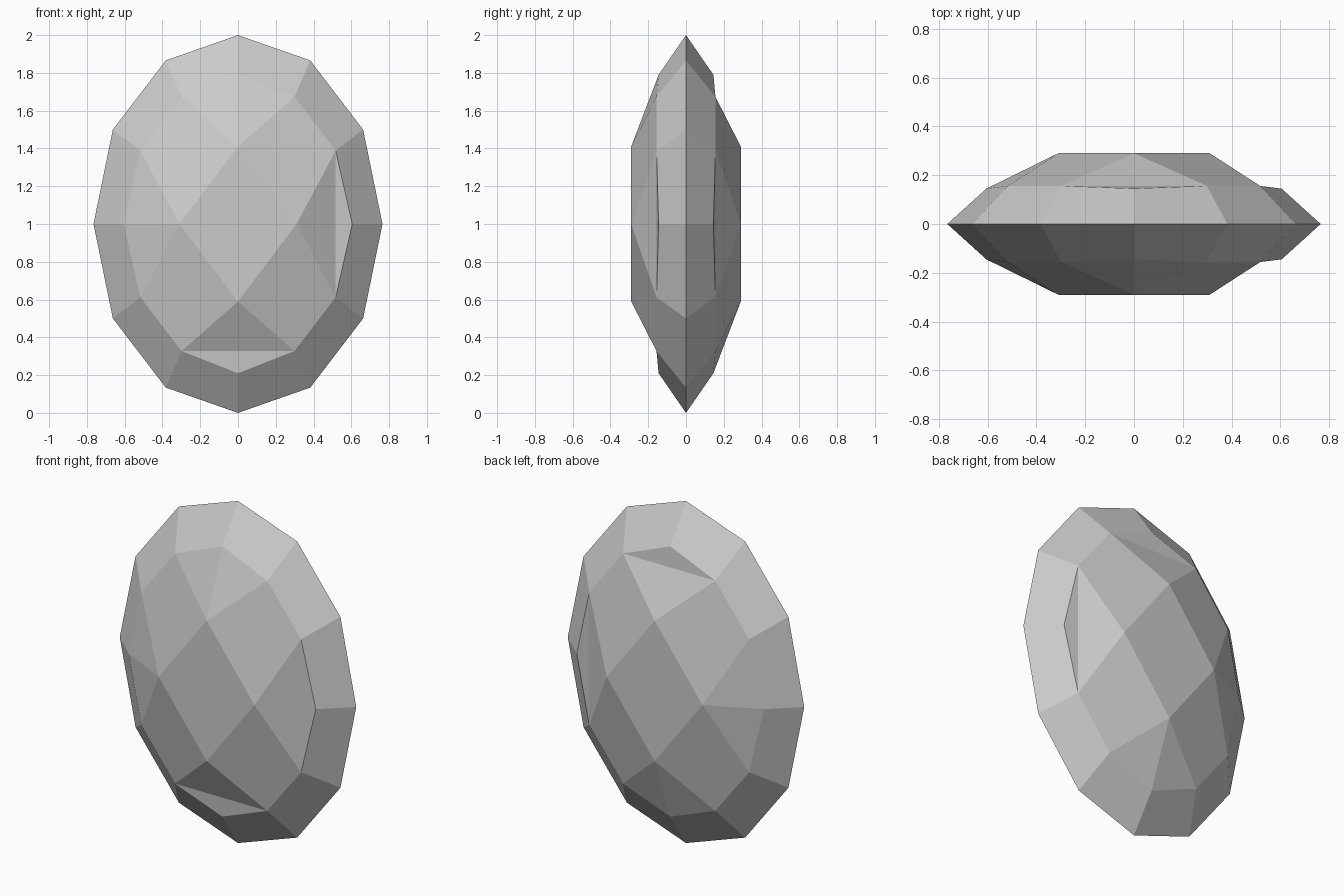
import bpy, bmesh
from math import sin, cos, radians

if "Cube" in bpy.data.objects:
    bpy.data.objects.remove(bpy.data.objects["Cube"])

bm = bmesh.new()


def ring(y_of, rx_of, rz_of, count):
    # ellipse of points in the xz plane, starting at the top
    pts = []
    for i in range(count):
        a = radians(360 / count * i)
        pts.append(bm.verts.new((rx_of(i) * sin(a), y_of(i), 1 + rz_of(i) * cos(a))))
    return pts


# sharp outer girdle
girdle = ring(lambda i: 0, lambda i: 0.765, lambda i: 1.0, 12)

# front (-1) and back (+1) crowns; chord lists the star facets creased crosswise
for side, chord in ((-1, (1, 2)), (1, (0, 1))):
    corner = lambda i: i % 3 == 0
    mid = ring(lambda i: side * (0.145 if corner(i) else 0.156),
               lambda i: 0.605 if corner(i) else 0.597,
               lambda i: 0.79 if corner(i) else 0.777, 12)
    table = ring(lambda i: side * 0.29, lambda i: 0.31, lambda i: 0.41, 4)
    bm.faces.new(table)
    for i in range(12):
        j = (i + 1) % 12
        bm.faces.new((girdle[i], girdle[j], mid[j], mid[i]))
    for k in range(4):
        t, tip = table[k], mid[3 * k]
        a, b = mid[3 * k - 1], mid[3 * k + 1]
        # slanted facet beside each table edge
        bm.faces.new((t, b, mid[3 * k + 2], table[(k + 1) % 4]))
        # folded star facet at each table corner
        if k in chord:
            bm.faces.new((t, a, b))
            bm.faces.new((tip, b, a))
        else:
            bm.faces.new((t, a, tip))
            bm.faces.new((t, tip, b))

bmesh.ops.recalc_face_normals(bm, faces=bm.faces)
mesh = bpy.data.meshes.new("faceted_gem")
bm.to_mesh(mesh)
bm.free()
bpy.context.collection.objects.link(bpy.data.objects.new("faceted_gem", mesh))
